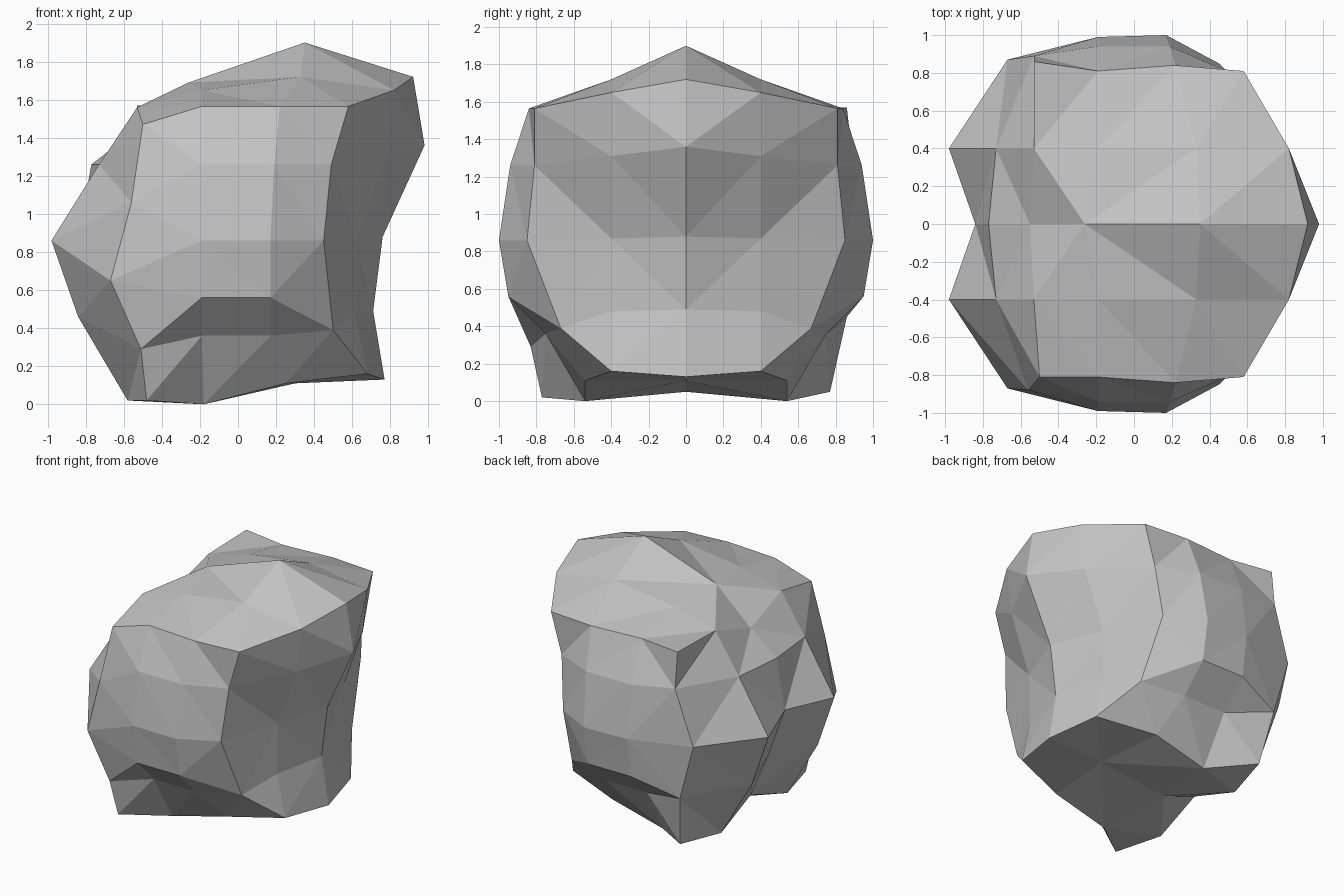
import bpy
import bmesh

default_cube = bpy.data.objects.get("Cube")
if default_cube:
    bpy.data.objects.remove(default_cube, do_unlink=True)

# Single flat stone colour
stone = bpy.data.materials.new("stone_grey")
stone.use_nodes = True
grey = (0.55, 0.55, 0.55, 1)
stone.diffuse_color = grey
shader = next(node for node in stone.node_tree.nodes if node.type == 'BSDF_PRINCIPLED')
shader.inputs["Base Color"].default_value = grey

# Cross-sections (x, z), clockwise from the upper left shoulder
middle_profile = [
    (-.55, 1.43), (-.26, 1.69), (.35, 1.9), (.92, 1.72),
    (.98, 1.36), (.76, .88), (.71, .49),
    (.77, .13), (.3, .11), (-.27, .05), (-.55, .15),
    (-.7, .5), (-.84, .88), (-.77, 1.26)]
flank_profile = [
    (-.53, 1.56), (-.19, 1.65), (.33, 1.72), (.82, 1.65),
    (.78, 1.31), (.62, .87), (.61, .48),
    (.68, .16), (.25, .11), (-.18, 0), (-.58, .02),
    (-.84, .46), (-.98, .86), (-.73, 1.26)]

# End face: three columns shared by both ends, from top to bottom (x, depth, z)
inner_column = [(-.19, .81, 1.565), (-.19, .94, 1.26), (-.19, .99, .86),
                (-.19, .95, .56), (-.19, .75, .36)]
outer_column = [(.22, .84, 1.565), (.19, .94, 1.26), (.17, 1, .86),
                (.17, .95, .56), (.17, .75, .36)]
corner_column = [(.58, .81, 1.565), (.49, .81, 1.26), (.45, .85, .86),
                 (.5, .67, .39), (.5, .67, .39)]

# The remaining column differs between the front and the back
front_edge = [(-.5, .81, 1.47), (-.56, .88, 1.06), (-.67, .87, .65),
              (-.51, .83, .29), (-.48, .77, .02)]
back_edge = [(-.53, .86, 1.57), (-.53, .89, 1.3), (-.67, .87, .88),
             (-.55, .86, .45), (-.49, .77, .05)]

bm = bmesh.new()


def section(profile, depth, under_depth, side):
    """Ring of vertices; its inner underside points may sit further out."""
    ring = []
    for index, (x, z) in enumerate(profile):
        y = under_depth if index in (8, 9) else depth
        ring.append(bm.verts.new((x, side * y, z)))
    return ring


def bridge(ring_a, ring_b):
    """Join two rings of equal length with quads."""
    for index in range(len(ring_a)):
        after = (index + 1) % len(ring_a)
        bm.faces.new((ring_a[index], ring_a[after], ring_b[after], ring_b[index]))


def end_face(edge, side):
    """Build a patch of quads and return its rim in profile order."""
    columns = [[bm.verts.new((x, side * y, z)) for x, y, z in column]
               for column in (edge, inner_column, outer_column, corner_column)]
    for left, right in zip(columns, columns[1:]):
        for row in range(len(left) - 1):
            bm.faces.new((left[row], right[row], right[row + 1], left[row + 1]))
    top = [column[0] for column in columns]
    bottom = [column[-1] for column in reversed(columns)]
    return top + columns[-1][1:-1] + bottom + columns[0][-2:0:-1]


# Grow both halves outwards from the middle section
middle = section(middle_profile, 0, 0, 1)
for side, edge in ((-1, front_edge), (1, back_edge)):
    flank = section(flank_profile, .4, .54, side)
    bridge(middle, flank)
    bridge(flank, end_face(edge, side))

# Weld pinched corners and facet the surface
bmesh.ops.remove_doubles(bm, verts=bm.verts[:], dist=0.001)
bmesh.ops.triangulate(bm, faces=bm.faces[:], quad_method='SHORT_EDGE')
bmesh.ops.recalc_face_normals(bm, faces=bm.faces[:])

mesh = bpy.data.meshes.new("boulder")
bm.to_mesh(mesh)
bm.free()
mesh.materials.append(stone)
boulder = bpy.data.objects.new("boulder", mesh)
bpy.context.collection.objects.link(boulder)
